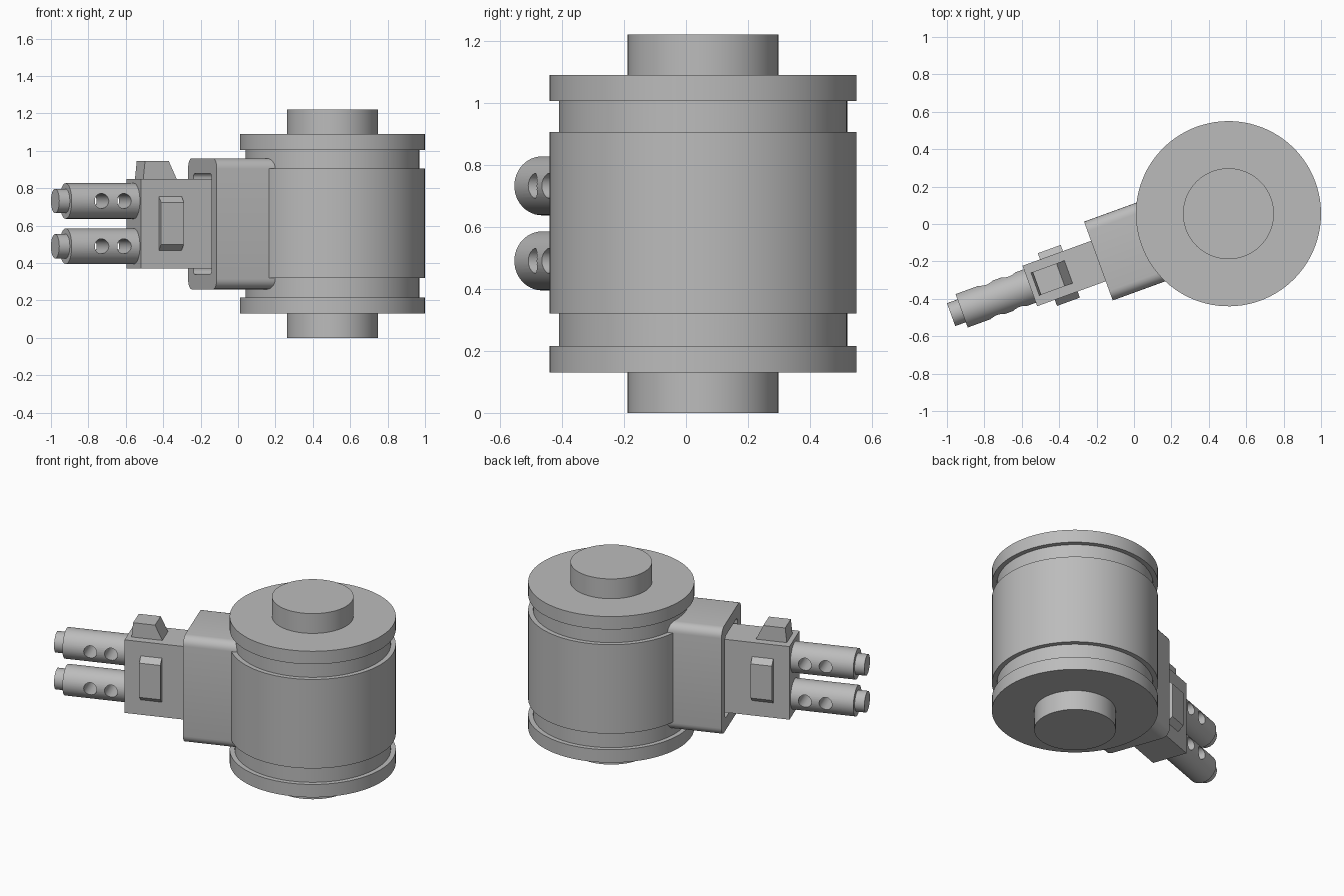
import bpy, bmesh, math
from mathutils import Matrix

if "Cube" in bpy.data.objects:
    bpy.data.objects.remove(bpy.data.objects["Cube"])

grey = bpy.data.materials.new("steel_grey")
grey.diffuse_color = (0.5, 0.5, 0.5, 1)
grey.use_nodes = True
grey.node_tree.nodes["Principled BSDF"].inputs["Base Color"].default_value = grey.diffuse_color

# Parts are modelled around the drum axis with the gun along -X, then swung 20 degrees
PLACE = Matrix.Translation((0.505, 0.055, 0)) @ Matrix.Rotation(math.radians(20), 4, 'Z')


def add_object(name, bm):
    bmesh.ops.recalc_face_normals(bm, faces=bm.faces)
    me = bpy.data.meshes.new(name)
    bm.to_mesh(me)
    bm.free()
    me.materials.append(grey)
    ob = bpy.data.objects.new(name, me)
    bpy.context.collection.objects.link(ob)
    ob.matrix_world = PLACE
    return ob


def prism(name, points, vec, end=None):
    """Closed loop of 3D points extruded by vec, or lofted to a second loop."""
    bm = bmesh.new()
    a = [bm.verts.new(p) for p in points]
    other = end or [tuple(c + d for c, d in zip(p, vec)) for p in points]
    b = [bm.verts.new(p) for p in other]
    bm.faces.new(a)
    bm.faces.new(b)
    n = len(a)
    for i in range(n):
        bm.faces.new((a[i], a[(i + 1) % n], b[(i + 1) % n], b[i]))
    return add_object(name, bm)


def rounded_rect(x, half, z0, z1, r, steps=6):
    """Rounded rectangle in the YZ plane."""
    pts = []
    for k, (cy, cz) in enumerate([(half - r, z1 - r), (r - half, z1 - r),
                                  (r - half, z0 + r), (half - r, z0 + r)]):
        for i in range(steps + 1):
            t = math.pi / 2 * (k + i / steps)
            pts.append((x, cy + r * math.cos(t), cz + r * math.sin(t)))
    return pts


def lathe(name, profile, to_point, n=64):
    """Spin (radius, height) pairs; to_point maps (radius, angle, height) to 3D."""
    bm = bmesh.new()
    rings = [[bm.verts.new(to_point(r, 2 * math.pi * i / n, h)) for i in range(n)]
             for r, h in profile]
    bm.faces.new(rings[0])
    bm.faces.new(rings[-1])
    for a, b in zip(rings, rings[1:]):
        for i in range(n):
            bm.faces.new((a[i], a[(i + 1) % n], b[(i + 1) % n], b[i]))
    return add_object(name, bm)


def cut(ob, cutter):
    mod = ob.modifiers.new("cut", 'BOOLEAN')
    mod.operation, mod.solver, mod.object = 'DIFFERENCE', 'EXACT', cutter
    bpy.context.view_layer.objects.active = ob
    bpy.ops.object.modifier_apply(modifier=mod.name)
    bpy.data.objects.remove(cutter)


# Stepped drum with axle stubs
lathe("drum", [(0.243, 0), (0.243, 0.13), (0.495, 0.13), (0.495, 0.215),
               (0.465, 0.215), (0.465, 0.32), (0.495, 0.32), (0.495, 0.905),
               (0.465, 0.905), (0.465, 1.005), (0.495, 1.005), (0.495, 1.09),
               (0.243, 1.09), (0.243, 1.22)],
      lambda r, t, h: (r * math.cos(t), r * math.sin(t), h), 96)

# Mantlet with rounded edges and a front recess
mantlet = prism("mantlet", rounded_rect(-0.74, 0.224, 0.26, 0.96, 0.055), (0.44, 0, 0))
cut(mantlet, prism("recess_cutter", rounded_rect(-0.8, 0.142, 0.34, 0.88, 0.025), (0.2, 0, 0)))

# Gun housing
prism("gun_housing", [(-1.13, -0.115, 0.37), (-1.13, 0.115, 0.37),
                      (-1.13, 0.115, 0.85), (-1.13, -0.115, 0.85)], (0.58, 0, 0))

# Bevelled plate on each side of the housing
for side, s in (("right", -1), ("left", 1)):
    prism("side_plate_" + side, [(-1.03, s * 0.115, 0.468), (-1.03, s * 0.15, 0.5),
                                 (-1.03, s * 0.15, 0.725), (-1.03, s * 0.115, 0.757)],
          (0.13, 0, 0))

# Wedge-shaped sight on top
prism("sight", [(-1.10, -0.065, 0.85), (-1.09, -0.065, 0.945),
                (-0.955, -0.065, 0.945), (-0.91, -0.065, 0.85)], (0, 0.13, 0))

# Twin barrels with cross-drilled holes and narrow muzzles
for label, z in (("upper", 0.732), ("lower", 0.49)):
    barrel = lathe("barrel_" + label,
                   [(0.095, 1.1), (0.095, 1.518), (0.065, 1.518), (0.065, 1.578)],
                   lambda r, t, h: (-h, r * math.cos(t), z + r * math.sin(t)), 48)
    for u in (1.219, 1.347):
        cut(barrel, lathe("hole_cutter", [(0.04, -0.2), (0.04, 0.2)],
                          lambda r, t, h: (-u + r * math.cos(t), h, z + r * math.sin(t)), 32))

# Smooth shading with sharp edges kept
bpy.ops.object.select_all(action='SELECT')
bpy.ops.object.shade_smooth_by_angle(angle=math.radians(30))
